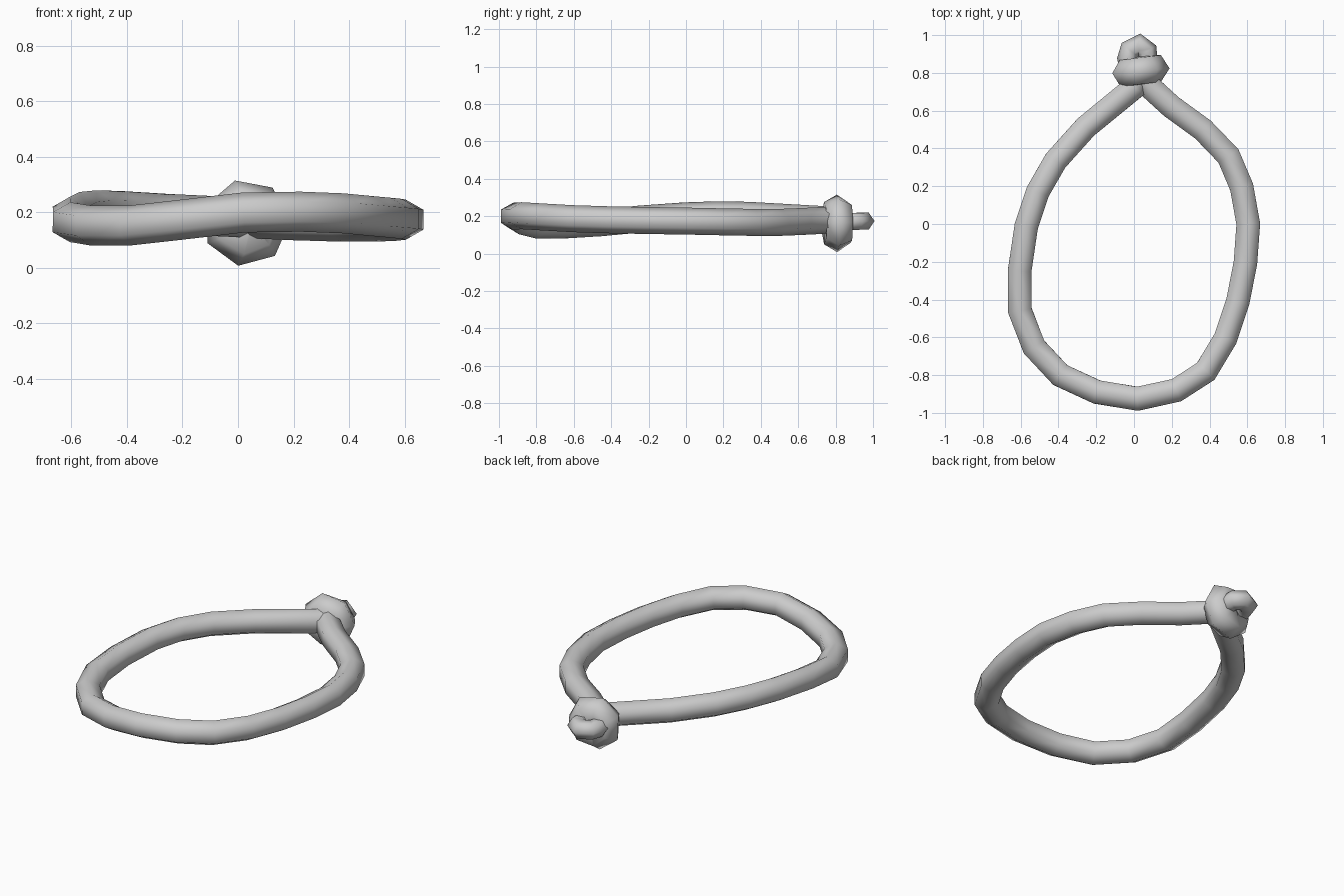
import bpy, bmesh, math
from mathutils import Vector

if "Cube" in bpy.data.objects:
    bpy.data.objects.remove(bpy.data.objects["Cube"])

rope = bpy.data.materials.new("rope grey")
rope.diffuse_color = (0.6, 0.6, 0.6, 1)
rope.use_nodes = True
rope.node_tree.nodes["Principled BSDF"].inputs["Base Color"].default_value = rope.diffuse_color


def tube(name, points, radius, up, closed=False, turn=0.0, sides=6):
    """Sweep a hexagonal section along a path, mitred at every bend."""
    pts = [Vector(p) for p in points]
    n = len(pts)
    up = Vector(up)
    bm = bmesh.new()
    rings = []
    for i, p in enumerate(pts):
        a = (p - pts[i - 1]) if (closed or i > 0) else (pts[1] - p)
        b = (pts[(i + 1) % n] - p) if (closed or i < n - 1) else a
        a, b = a.normalized(), b.normalized()
        t = (a + b).normalized()
        side = t.cross(up).normalized()
        top = side.cross(t).normalized()
        miter = 1 / max(0.6, t.dot(a))
        ring = []
        for k in range(sides):
            ang = turn + 2 * math.pi * k / sides
            ring.append(bm.verts.new(p + side * (radius * miter * math.cos(ang))
                                     + top * (radius * math.sin(ang))))
        rings.append(ring)
    for i in range(n if closed else n - 1):
        r, s = rings[i], rings[(i + 1) % n]
        for k in range(sides):
            j = (k + 1) % sides
            bm.faces.new((r[k], r[j], s[j], s[k]))
    if not closed:
        bm.faces.new(rings[0])
        bm.faces.new(rings[-1])
    bmesh.ops.recalc_face_normals(bm, faces=bm.faces)
    for f in bm.faces:
        f.smooth = len(f.verts) == 4
    me = bpy.data.meshes.new(name)
    bm.to_mesh(me)
    bm.free()
    me.materials.append(rope)
    ob = bpy.data.objects.new(name, me)
    bpy.context.collection.objects.link(ob)
    return ob


# Large gently waving loop, both ends tucked into the knot
tube("rope_loop", [
    (0.03, 0.80, 0.18), (0.0, 0.722, 0.183), (-0.255, 0.513, 0.195),
    (-0.415, 0.335, 0.205), (-0.51, 0.17, 0.208), (-0.57, -0.01, 0.202),
    (-0.605, -0.245, 0.185), (-0.605, -0.455, 0.165), (-0.53, -0.65, 0.153),
    (-0.39, -0.80, 0.153), (-0.195, -0.89, 0.175), (0.02, -0.925, 0.20),
    (0.225, -0.88, 0.203), (0.38, -0.78, 0.197), (0.485, -0.605, 0.187),
    (0.55, -0.41, 0.181), (0.59, -0.205, 0.177), (0.605, 0.0, 0.174),
    (0.57, 0.195, 0.17), (0.50, 0.36, 0.167), (0.365, 0.50, 0.167),
    (0.197, 0.622, 0.172), (0.09, 0.72, 0.177), (0.03, 0.80, 0.18),
], 0.072, (0, 0, 1), turn=math.pi / 6)

# Wrapped knot, slightly skewed
wrap = []
for k in range(7):
    a = math.radians(105 - 360 / 7 * k)
    x = 0.068 * math.cos(a)
    wrap.append((0.03 + x, 0.81 + 0.2 * x, 0.163 + 0.068 * math.sin(a)))
tube("knot_wrap", wrap, 0.081, (0.0, 1, 0), closed=True)

# Small eye loop behind the knot
tube("knot_eye", [
    (-0.02, 0.80, 0.17), (-0.036, 0.875, 0.172), (-0.022, 0.922, 0.173),
    (0.028, 0.947, 0.174), (0.068, 0.917, 0.173), (0.072, 0.875, 0.17),
    (0.06, 0.80, 0.168),
], 0.052, (0, 0, 1))
